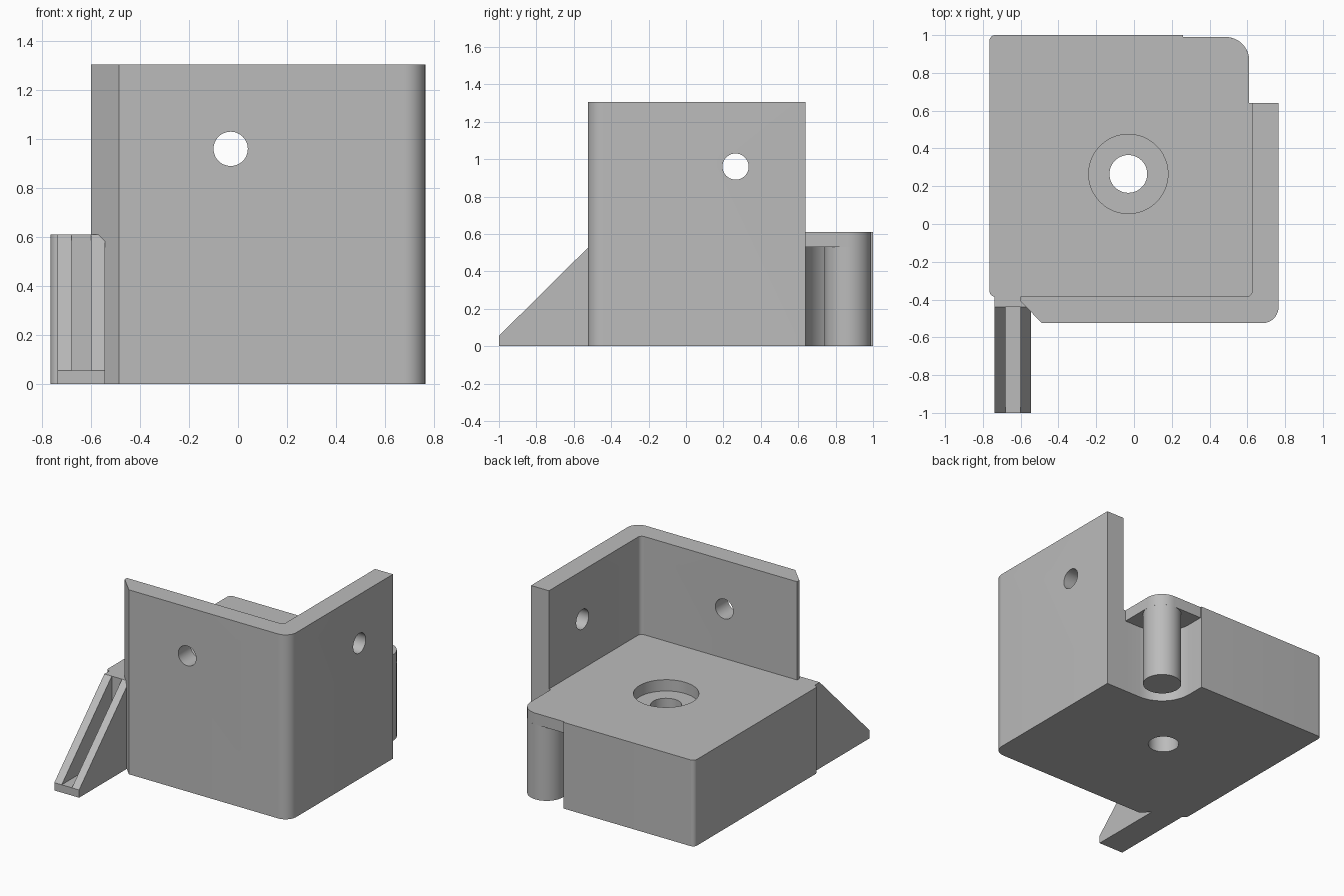
import bpy, bmesh, math
from mathutils import Vector, Matrix

if "Cube" in bpy.data.objects:
    bpy.data.objects.remove(bpy.data.objects["Cube"], do_unlink=True)

# Single grey plastic
GREY = (0.5, 0.5, 0.5, 1.0)
mat = bpy.data.materials.new("grey plastic")
mat.use_nodes = True
mat.diffuse_color = GREY
bsdf = next(n for n in mat.node_tree.nodes if n.type == 'BSDF_PRINCIPLED')
bsdf.inputs["Base Color"].default_value = GREY


def outline(corners, steps=10):
    """Turn (x, y[, radius]) corners into a closed outline with filleted corners."""
    pts = []
    for i, c in enumerate(corners):
        p = Vector(c[:2])
        if len(c) < 3:
            pts.append(p)
            continue
        a = (Vector(corners[i - 1][:2]) - p).normalized()
        b = (Vector(corners[(i + 1) % len(corners)][:2]) - p).normalized()
        # right-angle fillet: the centre lies along both edges
        centre = p + (a + b) * c[2]
        for k in range(steps + 1):
            t = k / steps * math.pi / 2
            pts.append(centre - (b * math.cos(t) + a * math.sin(t)) * c[2])
    return pts


def mesh_object(name, bm):
    bmesh.ops.recalc_face_normals(bm, faces=bm.faces)
    me = bpy.data.meshes.new(name)
    bm.to_mesh(me)
    bm.free()
    me.materials.append(mat)
    ob = bpy.data.objects.new(name, me)
    bpy.context.collection.objects.link(ob)
    return ob


def prism(name, corners, lo, hi, along_x=False):
    """Extrude an outline along z, or a (y, z) outline along x."""
    bm = bmesh.new()
    place = (lambda p: (lo, p.x, p.y)) if along_x else (lambda p: (p.x, p.y, lo))
    face = bm.faces.new([bm.verts.new(place(p)) for p in outline(corners)])
    new = bmesh.ops.extrude_face_region(bm, geom=[face])["geom"]
    shift = Vector((hi - lo, 0, 0) if along_x else (0, 0, hi - lo))
    bmesh.ops.translate(bm, vec=shift, verts=[v for v in new if isinstance(v, bmesh.types.BMVert)])
    return mesh_object(name, bm)


def cylinder(name, centre, radius, depth, axis='Z'):
    rot = {'X': Matrix.Rotation(math.pi / 2, 4, 'Y'),
           'Y': Matrix.Rotation(math.pi / 2, 4, 'X'), 'Z': Matrix()}[axis]
    bm = bmesh.new()
    bmesh.ops.create_cone(bm, cap_ends=True, segments=48, radius1=radius, radius2=radius,
                          depth=depth, matrix=Matrix.Translation(centre) @ rot)
    return mesh_object(name, bm)


def activate(ob):
    bpy.ops.object.select_all(action='DESELECT')
    ob.select_set(True)
    bpy.context.view_layer.objects.active = ob


def drill(ob, *hole):
    cutter = cylinder("hole_cutter", *hole)
    cutter.hide_render = True
    mod = ob.modifiers.new("hole", 'BOOLEAN')
    mod.operation, mod.solver, mod.object = 'DIFFERENCE', 'EXACT', cutter
    activate(ob)
    bpy.ops.object.modifier_apply(modifier=mod.name)
    bpy.data.objects.remove(cutter, do_unlink=True)


LEFT, INNER, OUTER = -0.765, 0.625, 0.765    # x of block side and wall faces
FRONT, SEAM, WALL_END = -0.525, -0.385, 0.64  # y of wall faces and wall end
DECK, LEDGE, TOP = 0.61, 0.53, 1.305          # heights
NOTCH_X, NOTCH_R = 0.26, 0.23
HOLE_X, HOLE_Y, HOLE_Z = -0.03, 0.265, 0.96

# Base block with a rounded notch in its back left corner
base = prism("base_block", [
    (LEFT, SEAM, 0.03), (INNER, SEAM, 0.03), (INNER, WALL_END),
    (NOTCH_X, WALL_END, NOTCH_R), (NOTCH_X, 1), (LEFT, 1, 0.03)], 0, DECK)
drill(base, (HOLE_X, HOLE_Y, DECK), 0.21, 2 * (DECK - LEDGE))
drill(base, (HOLE_X, HOLE_Y, 0.3), 0.1, 1)

# Lid over the notch, and the round post beneath it
lid = prism("notch_lid", [
    (0.61, WALL_END), (0.61, 0.99, 0.125), (NOTCH_X, 0.99),
    (NOTCH_X, WALL_END, NOTCH_R)], LEDGE, DECK)
post = cylinder("corner_post", (0.485, 0.865, LEDGE / 2), 0.125, LEDGE)

# Tall L-shaped wall with a chamfered end and two screw holes
wall = prism("corner_wall", [
    (-0.6, SEAM), (-0.6, -0.41), (-0.487, FRONT), (OUTER, FRONT, 0.085),
    (OUTER, WALL_END), (INNER, WALL_END), (INNER, SEAM, 0.03)], 0, TOP)
drill(wall, (HOLE_X, -0.45, HOLE_Z), 0.07, 0.5, 'Y')
drill(wall, (0.7, HOLE_Y, HOLE_Z), 0.07, 0.5, 'X')

# Sloping brace: two ribs with a channel between them
slope = [(-1, 0), (SEAM, 0), (SEAM, DECK), (-0.44, DECK), (-1, 0.055)]
channel = slope[:4] + [(-0.44, 0.055), slope[4]]
parts = [base, lid, post, wall,
         prism("brace_rib_right", slope, -0.738, -0.68, True),
         prism("brace_rib_left", slope, -0.6, -0.544, True),
         prism("brace_channel", channel, -0.68, -0.6, True)]

for ob in parts:
    activate(ob)
    bpy.ops.object.shade_smooth_by_angle(angle=math.radians(30))
